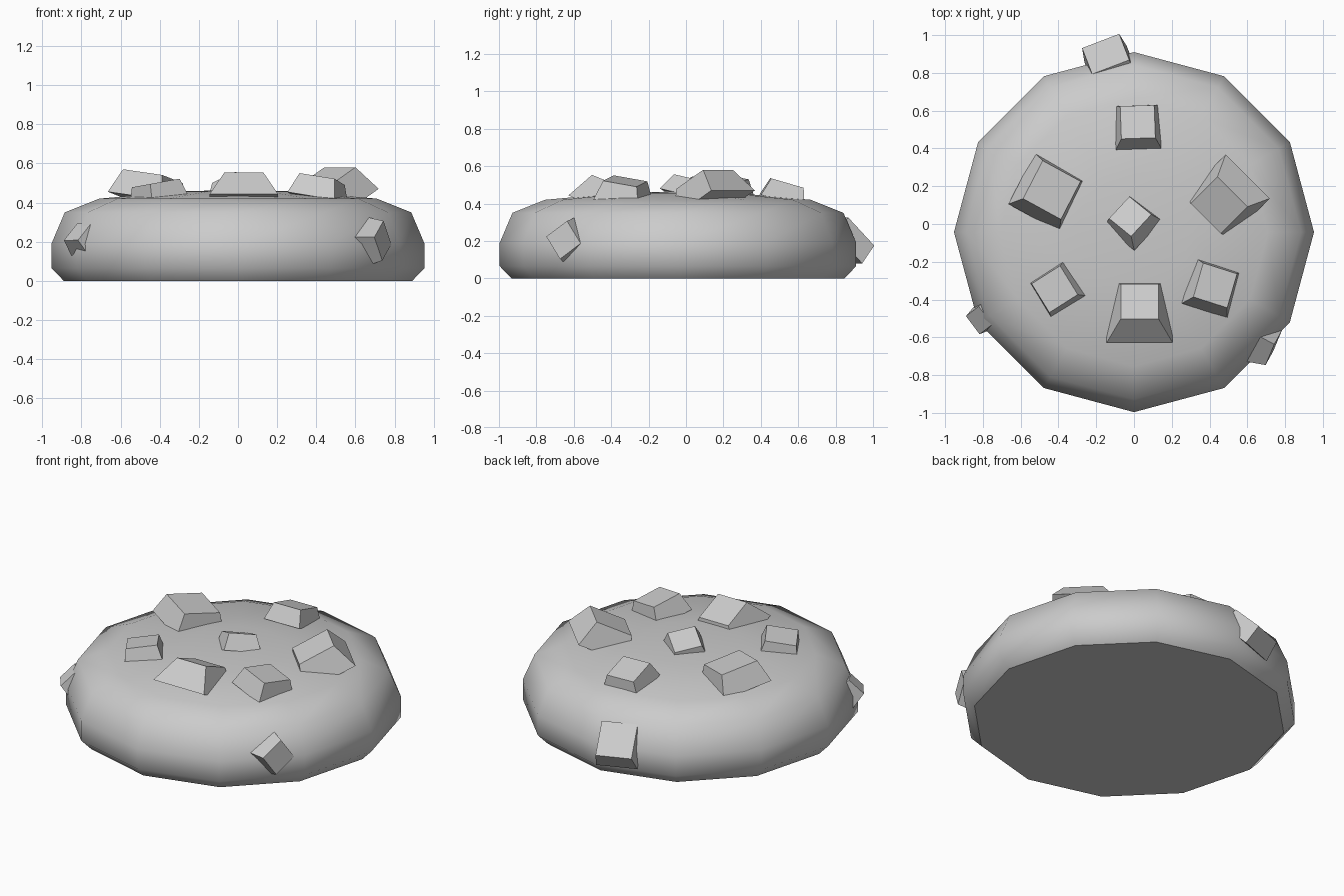
import bpy, bmesh, math
from mathutils import Matrix, Vector

cube = bpy.data.objects.get("Cube")
if cube:
    bpy.data.objects.remove(cube, do_unlink=True)

grey = bpy.data.materials.new("plain_grey")
grey.use_nodes = True
colour = (0.6, 0.6, 0.6, 1)
grey.diffuse_color = colour
grey.node_tree.nodes["Principled BSDF"].inputs["Base Color"].default_value = colour


def make_object(name, bm):
    bmesh.ops.recalc_face_normals(bm, faces=bm.faces)
    mesh = bpy.data.meshes.new(name)
    bm.to_mesh(mesh)
    bm.free()
    mesh.materials.append(grey)
    obj = bpy.data.objects.new(name, mesh)
    bpy.context.collection.objects.link(obj)
    return obj


def build_biscuit(sides=12, centre_y=-0.043):
    """Smooth twelve-sided domed disc made of stacked rings."""
    profile = [(0.89, 0), (0.953, 0.065), (0.953, 0.19), (0.885, 0.35),
               (0.71, 0.42), (0.3, 0.457)]
    bm = bmesh.new()
    rings = []
    for radius, z in profile:
        angles = [math.tau * i / sides for i in range(sides)]
        rings.append([bm.verts.new((radius * math.cos(a),
                                    centre_y + radius * math.sin(a), z)) for a in angles])
    for low, high in zip(rings, rings[1:]):
        for i in range(sides):
            j = (i + 1) % sides
            bm.faces.new((low[i], low[j], high[j], high[i]))
    top = bm.verts.new((0, centre_y, 0.465))
    for i in range(sides):
        bm.faces.new((rings[-1][i], rings[-1][(i + 1) % sides], top))
    bottom = bm.faces.new(rings[0][::-1])
    for face in bm.faces:
        face.smooth = True
    # crisp rim around the flat underside
    for edge in bottom.edges:
        edge.smooth = False
    return make_object("biscuit", bm)


def build_chip(name, top, normal, yaw, top_half, base_half, height):
    """Flat-faced tapered block, placed by the centre of its outer face."""
    n = Vector(normal).normalized()
    bm = bmesh.new()
    bmesh.ops.create_cone(bm, cap_ends=True, segments=4, depth=height,
                          radius1=base_half * math.sqrt(2),
                          radius2=top_half * math.sqrt(2))
    tilt = Vector((0, 0, 1)).rotation_difference(n).to_matrix().to_4x4()
    spin = Matrix.Rotation(math.radians(yaw + 45), 4, "Z")
    place = Matrix.Translation(Vector(top) - n * height / 2)
    bm.transform(place @ tilt @ spin)
    return make_object(name, bm)


build_biscuit()

# chips pressed into the top
build_chip("front_chip", (0.03, -0.41, 0.515), (0, 0.38, 0.92), 0, 0.1, 0.175, 0.15)
build_chip("back_chip", (0.02, 0.54, 0.51), (0, 0.28, 0.96), 2, 0.09, 0.12, 0.1)
build_chip("right_chip", (-0.435, 0.18, 0.535), (0.2, 0.1, 1), -28, 0.115, 0.155, 0.13)
build_chip("left_chip", (0.45, 0.1, 0.53), (-0.32, -0.32, 0.9), 45, 0.112, 0.165, 0.15)
build_chip("front_left_chip", (0.43, -0.325, 0.52), (0.2, 0.12, 1), -17, 0.095, 0.128, 0.11)
build_chip("front_right_chip", (-0.42, -0.345, 0.5), (-0.18, 0, 1), 32, 0.09, 0.112, 0.1)
build_chip("middle_chip", (-0.02, 0.04, 0.515), (-0.15, 0.35, 0.9), -41, 0.08, 0.11, 0.1)

# chips stuck in the side wall
build_chip("left_side_chip", (0.74, -0.655, 0.205), (0.91, -0.42, 0.05), 10, 0.073, 0.097, 0.13)
build_chip("right_side_chip", (-0.82, -0.51, 0.25), (-0.57, -0.42, 0.7), 217, 0.06, 0.075, 0.1)
build_chip("back_side_chip", (-0.15, 0.9, 0.25), (-0.25, 0.66, 0.7), 111, 0.105, 0.12, 0.12)
